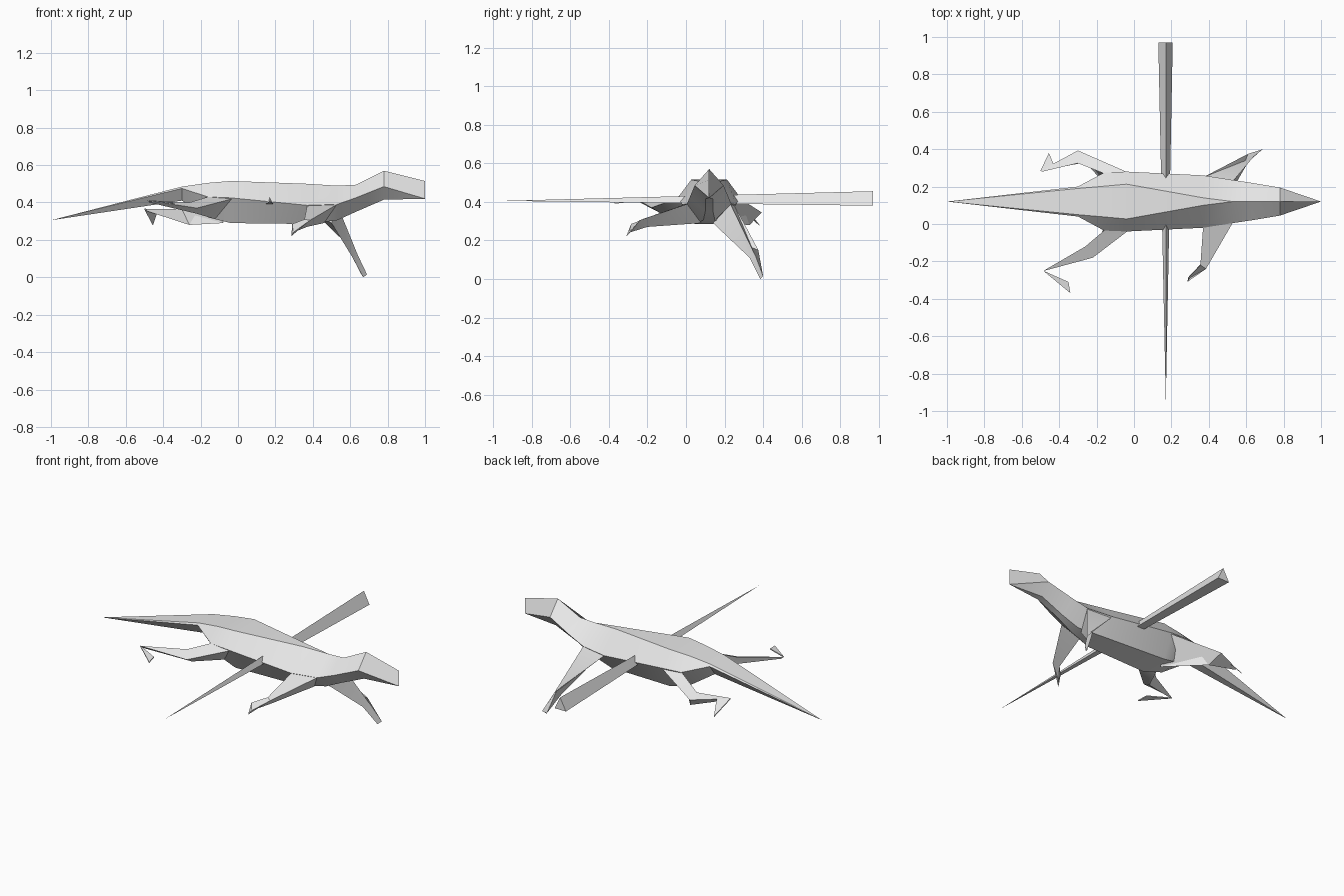
import bpy
import bmesh

default_cube = bpy.data.objects.get("Cube")
if default_cube:
    bpy.data.objects.remove(default_cube, do_unlink=True)

grey = bpy.data.materials.new("plain_grey")
grey.use_nodes = True
grey.diffuse_color = (0.8, 0.8, 0.8, 1)
grey.node_tree.nodes["Principled BSDF"].inputs["Base Color"].default_value = (0.8, 0.8, 0.8, 1)

SPINE_Y = 0.12


def loft(name, rings, smooth=True):
    """Skin a closed solid over a sequence of rings with equal point counts."""
    bm = bmesh.new()
    loops = [[bm.verts.new(point) for point in ring] for ring in rings]
    count = len(loops[0])
    for lower, upper in zip(loops, loops[1:]):
        for i in range(count):
            j = (i + 1) % count
            bm.faces.new((lower[i], lower[j], upper[j], upper[i]))
    bm.faces.new(loops[0])
    bm.faces.new(loops[-1])
    bmesh.ops.remove_doubles(bm, verts=bm.verts, dist=0.0005)
    bmesh.ops.dissolve_degenerate(bm, edges=bm.edges, dist=0.0005)
    bmesh.ops.recalc_face_normals(bm, faces=bm.faces)
    mesh = bpy.data.meshes.new(name)
    bm.to_mesh(mesh)
    bm.free()
    mesh.materials.append(grey)
    obj = bpy.data.objects.new(name, mesh)
    bpy.context.collection.objects.link(obj)
    if smooth:
        bpy.ops.object.select_all(action="DESELECT")
        obj.select_set(True)
        bpy.context.view_layer.objects.active = obj
        bpy.ops.object.shade_smooth_by_angle()
    return obj


def body_ring(x, back, back_z, side, side_z, belly, belly_z):
    """Six-sided section, mirrored across the spine."""
    half = [(back, back_z), (side, side_z), (belly, belly_z)]
    left = [(x, SPINE_Y + w, z) for w, z in half]
    right = [(x, SPINE_Y - w, z) for w, z in reversed(half)]
    return left + right


# Body from tail tip to snout: x, then half width and height of back, side, belly
body_sections = [
    (-1.0, 0, 0.305, 0, 0.305, 0, 0.305),
    (-0.3, 0.07, 0.485, 0.08, 0.475, 0.03, 0.41),
    (-0.16, 0.082, 0.505, 0.155, 0.43, 0.07, 0.32),
    (-0.04, 0.093, 0.515, 0.16, 0.425, 0.09, 0.29),
    (0.37, 0.02, 0.5, 0.14, 0.385, 0.07, 0.285),
    (0.53, 0, 0.49, 0.115, 0.39, 0.03, 0.305),
    (0.63, 0, 0.495, 0.1, 0.425, 0.02, 0.35),
    (0.78, 0, 0.57, 0.075, 0.485, 0.02, 0.415),
    (1.0, 0, 0.515, 0, 0.42, 0, 0.42),
]
loft("body", [body_ring(*section) for section in body_sections])

# Legs: triangular sections at the root, middle joint and ankle
loft("front_right_leg", [
    [(0.37, -0.01, 0.385), (0.53, 0.01, 0.39), (0.46, 0.08, 0.29)],
    [(0.355, -0.22, 0.31), (0.385, -0.24, 0.305), (0.37, -0.2, 0.27)],
    [(0.29, -0.285, 0.285), (0.285, -0.31, 0.22), (0.295, -0.295, 0.24)],
])
loft("front_left_leg", [
    [(0.37, 0.25, 0.385), (0.53, 0.23, 0.39), (0.5, 0.14, 0.29)],
    [(0.61, 0.375, 0.15), (0.64, 0.36, 0.12), (0.61, 0.33, 0.11)],
    [(0.665, 0.39, 0.005), (0.69, 0.4, 0.015), (0.67, 0.385, 0)],
])
loft("back_right_leg", [
    [(-0.03, -0.035, 0.42), (-0.16, -0.035, 0.43), (-0.12, 0.05, 0.31)],
    [(-0.22, -0.18, 0.37), (-0.26, -0.12, 0.4), (-0.22, -0.13, 0.34)],
    [(-0.48, -0.25, 0.41), (-0.475, -0.245, 0.41), (-0.475, -0.245, 0.4)],
])
loft("back_left_leg", [
    [(-0.03, 0.275, 0.42), (-0.16, 0.27, 0.43), (-0.08, 0.13, 0.29)],
    [(-0.3, 0.393, 0.345), (-0.3, 0.325, 0.365), (-0.26, 0.33, 0.28)],
    [(-0.5, 0.285, 0.365), (-0.49, 0.28, 0.365), (-0.49, 0.285, 0.355)],
])


def foot(name, heel, inner_toe, outer_toe):
    """Thin three-cornered paddle."""
    corners = (heel, inner_toe, outer_toe)
    loft(name, [[(x, y, z + lift) for x, y, z in corners] for lift in (0, 0.006)], False)


# Trailing back feet
foot("back_right_foot", (-0.485, -0.25, 0.407), (-0.35, -0.31, 0.397), (-0.34, -0.37, 0.39))
foot("back_left_foot", (-0.5, 0.285, 0.362), (-0.43, 0.32, 0.35), (-0.455, 0.38, 0.277))

# Three-sided spike passing through the body, narrowing to the front
spike_end = [(0.17, 0.97, 0.455), (0.13, 0.97, 0.38), (0.207, 0.97, 0.38)]
spike_tip = [(0.17, -0.95, 0.405)] * 3
loft("spike", [spike_end, spike_tip], False)
